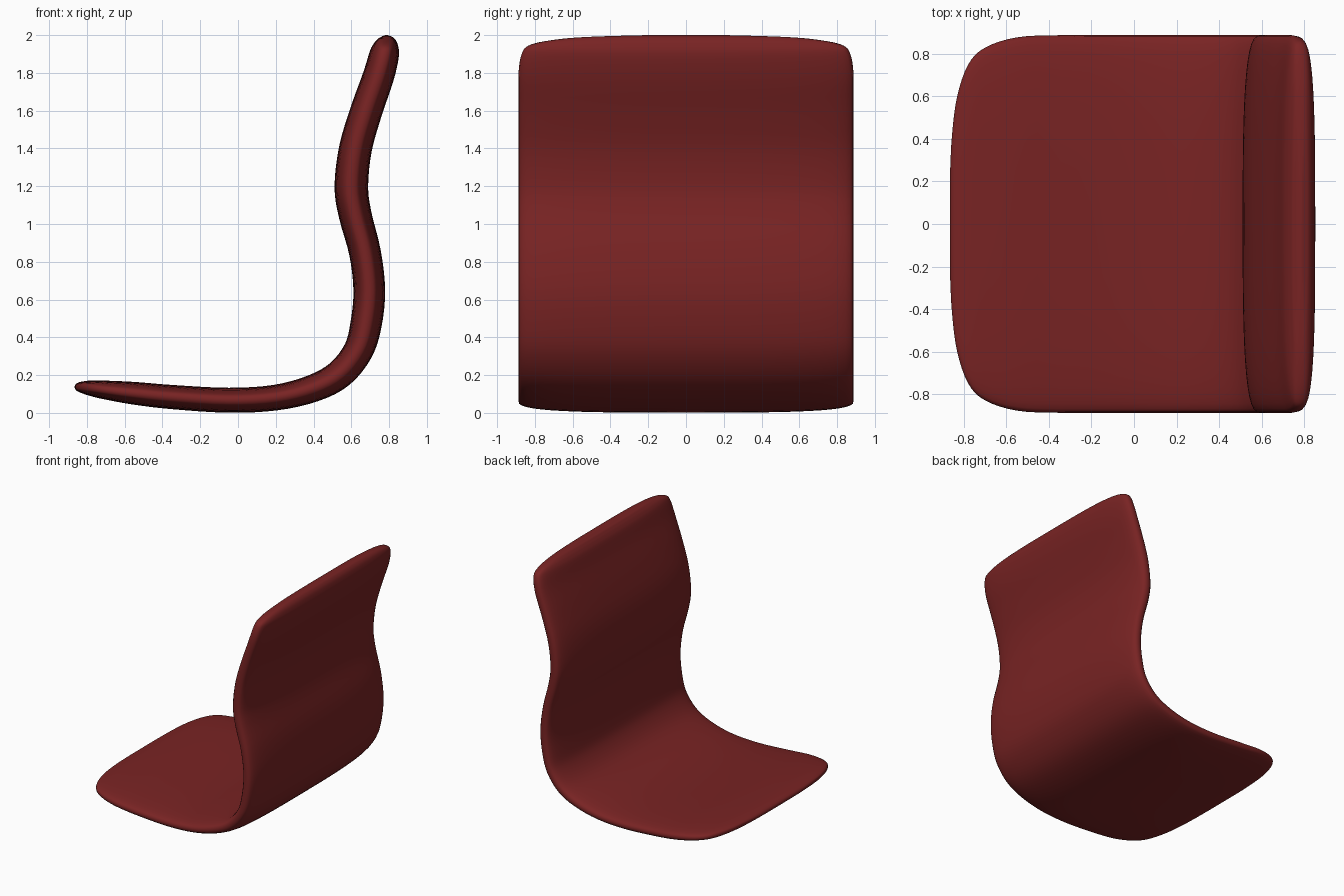
import bpy, bmesh, math

if "Cube" in bpy.data.objects:
    bpy.data.objects.remove(bpy.data.objects["Cube"])

W = 0.888  # half width of the shell

# Side profile stations: centre x, centre z, half thickness, half width
STATIONS = [
    (-.865, .137, .005, .25), (-.856, .137, .018, .42), (-.832, .136, .029, .60),
    (-.78, .131, .041, .75), (-.70, .121, .050, .83), (-.55, .104, .060, .878),
    (-.35, .084, .064, W), (-.05, .067, .066, W), (.20, .081, .068, W),
    (.40, .131, .073, W), (.54, .207, .077, W), (.637, .33, .079, W),
    (.678, .47, .083, W), (.695, .65, .084, W), (.672, .85, .084, W),
    (.62, 1.05, .087, W), (.60, 1.20, .089, W), (.622, 1.40, .087, W),
    (.68, 1.60, .085, W), (.743, 1.78, .083, W), (.775, 1.90, .078, .87),
    (.784, 1.95, .064, .82), (.786, 1.98, .045, .66), (.786, 1.993, .025, .46),
    (.786, 2.0, .005, .20),
]


def spline(pts, steps):
    """Catmull-Rom through all station values."""
    out = []
    for i in range(len(pts) - 1):
        a, b, c, d = (pts[max(0, min(len(pts) - 1, i + k))] for k in (-1, 0, 1, 2))
        for j in range(steps):
            u = j / steps
            out.append([.5 * (2 * q + (r - p) * u + (2 * p - 5 * q + 4 * r - s) * u * u
                              + (3 * q - p - 3 * r + s) * u ** 3)
                        for p, q, r, s in zip(a, b, c, d)])
    out.append(list(pts[-1]))
    return out


def spow(v, e):
    return math.copysign(abs(v) ** e, v)


# Seat shell: flattened superellipse rings lofted along the profile
path = spline(STATIONS, 4)
N, EXP = 48, 2 / 3.2
bm = bmesh.new()
rings = []
for i, (x, z, t, w) in enumerate(path):
    p, q = path[max(i - 1, 0)], path[min(i + 1, len(path) - 1)]
    dx, dz = q[0] - p[0], q[1] - p[1]
    length = math.hypot(dx, dz)
    nx, nz = -dz / length, dx / length
    ring = []
    for k in range(N):
        a = 2 * math.pi * k / N
        y = min(w, W) * spow(math.cos(a), EXP)
        n = t * spow(math.sin(a), EXP)
        ring.append(bm.verts.new((x + nx * n, y, z + nz * n)))
    rings.append(ring)
for r0, r1 in zip(rings, rings[1:]):
    for k in range(N):
        m = (k + 1) % N
        bm.faces.new((r0[k], r0[m], r1[m], r1[k]))
bm.faces.new(rings[0])
bm.faces.new(rings[-1])
bmesh.ops.recalc_face_normals(bm, faces=bm.faces)
for f in bm.faces:
    f.smooth = True

mesh = bpy.data.meshes.new("seat_shell")
bm.to_mesh(mesh)
bm.free()
shell = bpy.data.objects.new("seat_shell", mesh)
bpy.context.collection.objects.link(shell)

# Dark red finish
mat = bpy.data.materials.new("dark_red")
mat.diffuse_color = (.19, .017, .017, 1)
mat.use_nodes = True
mat.node_tree.nodes["Principled BSDF"].inputs["Base Color"].default_value = mat.diffuse_color
mesh.materials.append(mat)
